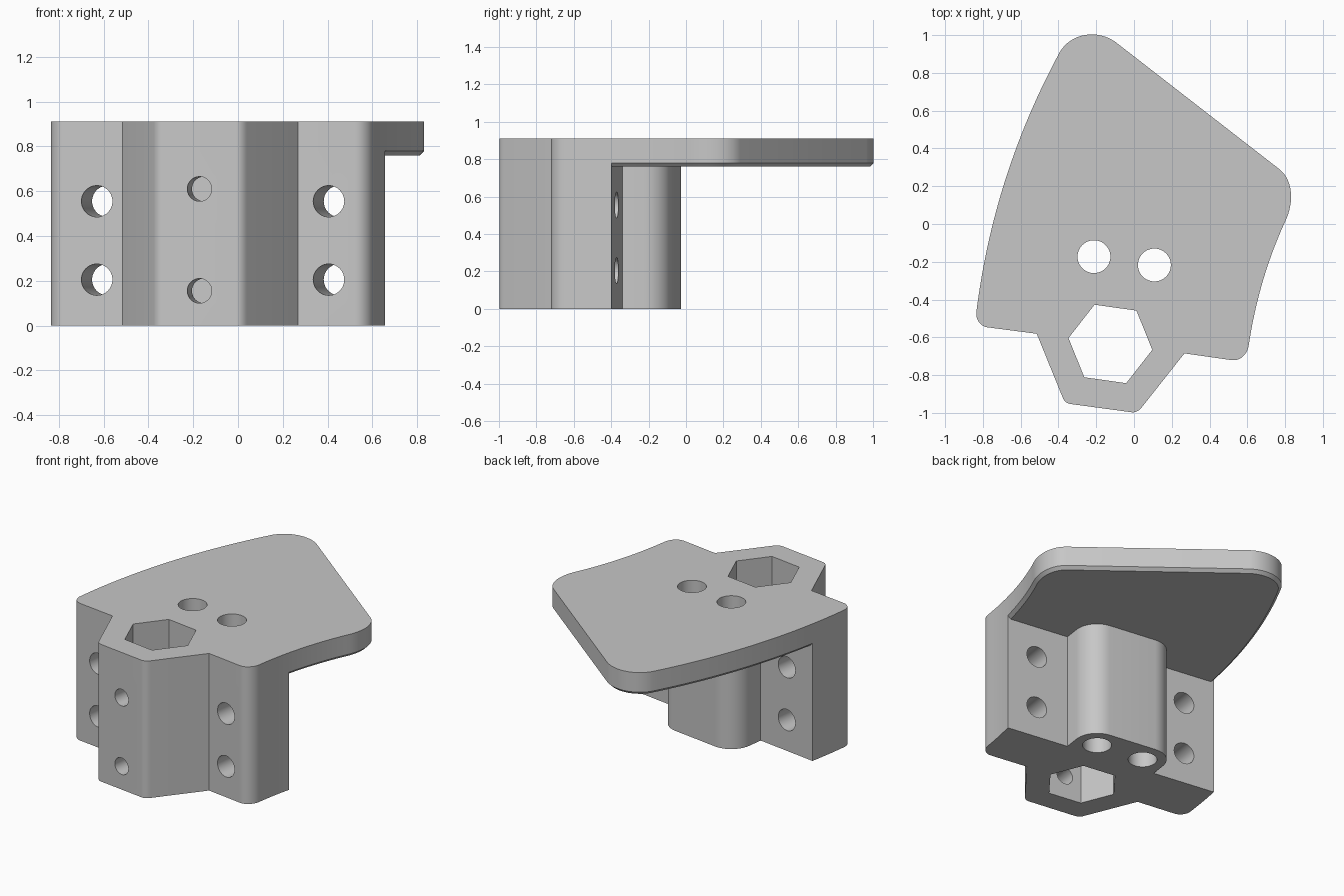
import bpy
import bmesh
from math import radians, sin, cos, pi
from mathutils import Vector

if "Cube" in bpy.data.objects:
    bpy.data.objects.remove(bpy.data.objects["Cube"])

TILT = radians(-8)
U = Vector((cos(TILT), sin(TILT)))      # along the mounting face
V = Vector((-sin(TILT), cos(TILT)))     # from front to back
HEIGHT, PLATE_BOTTOM, CHAMFER = 0.91, 0.76, 0.02

grey = bpy.data.materials.new("plain grey")
grey.use_nodes = True
grey.diffuse_color = (0.57, 0.57, 0.57, 1)
grey.node_tree.nodes["Principled BSDF"].inputs["Base Color"].default_value = (0.57, 0.57, 0.57, 1)


def arc(a, ctrl, b, n):
    """Circular style bend from a to b, tangent to the lines through ctrl."""
    a, c, b = Vector(a), Vector(ctrl), Vector(b)
    w = (a - b).length / ((a - c).length + (b - c).length)
    pts = []
    for i in range(n + 1):
        t = i / n
        k0, k1, k2 = (1 - t) ** 2, 2 * w * t * (1 - t), t * t
        pts.append((a * k0 + c * k1 + b * k2) / (k0 + k1 + k2))
    return pts


def tidy(pts):
    """Drop repeated neighbouring points."""
    return [p for i, p in enumerate(pts) if (p - pts[i - 1]).length > 1e-4]


def inset(pts, d):
    """Offset a counter-clockwise outline inwards."""
    out = []
    for i, p in enumerate(pts):
        e1 = (p - pts[i - 1]).normalized()
        e2 = (pts[(i + 1) % len(pts)] - p).normalized()
        n1, n2 = Vector((-e1.y, e1.x)), Vector((-e2.y, e2.x))
        out.append(p + (n1 + n2) * d / (1 + n1.dot(n2)))
    return out


def loft(name, layers, back=None):
    """Closed solid through (outline, z) layers, optionally cut off behind a line."""
    bm = bmesh.new()
    rings = [[bm.verts.new((p.x, p.y, z)) for p in pts] for pts, z in layers]
    for low, high in zip(rings, rings[1:]):
        for i in range(len(low)):
            j = (i + 1) % len(low)
            bm.faces.new((low[i], low[j], high[j], high[i]))
    bm.faces.new(rings[0][::-1])
    bm.faces.new(rings[-1])
    if back is not None:
        bmesh.ops.bisect_plane(bm, geom=bm.verts[:] + bm.edges[:] + bm.faces[:],
                               plane_co=back.to_3d(), plane_no=V.to_3d(), clear_outer=True)
        bmesh.ops.holes_fill(bm, edges=[e for e in bm.edges if e.is_boundary])
    bmesh.ops.recalc_face_normals(bm, faces=bm.faces)
    mesh = bpy.data.meshes.new(name)
    bm.to_mesh(mesh)
    bm.free()
    mesh.materials.append(grey)
    obj = bpy.data.objects.new(name, mesh)
    bpy.context.collection.objects.link(obj)
    return obj


def ring(center, r, n, start=0.0):
    return [Vector(center) + r * Vector((cos(start + 2 * pi * i / n), sin(start + 2 * pi * i / n)))
            for i in range(n)]


def combine(target, tool, operation):
    mod = target.modifiers.new(operation.lower(), 'BOOLEAN')
    mod.operation, mod.solver, mod.object = operation, 'EXACT', tool
    bpy.context.view_layer.objects.active = target
    bpy.ops.object.modifier_apply(modifier=mod.name)
    bpy.data.objects.remove(tool)


def drill(target, x, y, z, r, depth):
    """Horizontal hole along the tilted front-to-back direction, entering at x, y."""
    tool = loft("drill_cutter", [(ring((0, 0), r, 40), -0.15), (ring((0, 0), r, 40), depth)])
    tool.rotation_euler = (-pi / 2, 0, TILT)
    tool.location = (x, y, z)
    bpy.context.view_layer.update()
    combine(target, tool, 'DIFFERENCE')


# Outline seen from above, counter-clockwise from the left front corner
outline = arc((-.835, -.47), (-.84, -.54), (-.775, -.547), 10)
outline.append(Vector((-.515, -.581)))
outline += arc((-.375, -.925), (-.364, -.949), (-.335, -.953), 6)
outline += arc((-.01, -.997), (.018, -1.0), (.04, -.972), 6)
outline.append(Vector((.267, -.685)))
outline += arc((.52, -.721), (.593, -.729), (.607, -.645), 10)
outline += arc((.607, -.645), (.66, -.285), (.808, .03), 20)
outline += arc((.808, .03), (.879, .205), (.77, .29), 14)
outline += arc((-.1, .965), (-.28, 1.088), (-.39, .915), 16)
outline += arc((-.39, .915), (-.745, .265), (-.835, -.47), 32)
outline = tidy(outline)

# Overhanging top plate with a chamfered underside
bracket = loft("mounting_bracket", [(inset(outline, CHAMFER), PLATE_BOTTOM),
                                    (outline, PLATE_BOTTOM + CHAMFER), (outline, HEIGHT)])

# Flanged front block
body = loft("front_block", [(outline, 0), (outline, 0.85)], Vector((.66, -.40)))
combine(bracket, body, 'UNION')

# Rounded boss around the two vertical bores
bores = [Vector((.108, -.217)), Vector((-.212, -.173))]
R = 0.145
right, left = bores
boss = [left - U * R - V * 0.2, right + U * R - V * 0.2]
boss += arc(right + U * R, right + (U + V) * R, right + V * R, 12)
boss += arc(left + V * R, left + (V - U) * R, left - U * R, 12)
combine(bracket, loft("rear_boss", [(boss, 0), (boss, 0.84)]), 'UNION')

# Vertical bores and hexagonal pocket
shafts = [ring(c, 0.087, 48) for c in bores] + [ring((-.125, -.635), .224, 6, TILT + radians(120))]
for shape in shafts:
    combine(bracket, loft("shaft_cutter", [(shape, -0.1), (shape, 1.1)]), 'DIFFERENCE')

# Flange screw holes, then small holes into the pocket
for z in (.205, .555):
    drill(bracket, -.63, -.566, z, .07, 0.6)
    drill(bracket, .405, -.705, z, .07, 0.6)
for z in (.155, .61):
    drill(bracket, -.172, -.975, z, .055, 0.25)

bracket.select_set(True)
bpy.context.view_layer.objects.active = bracket
bpy.ops.object.shade_smooth_by_angle(angle=radians(25))
